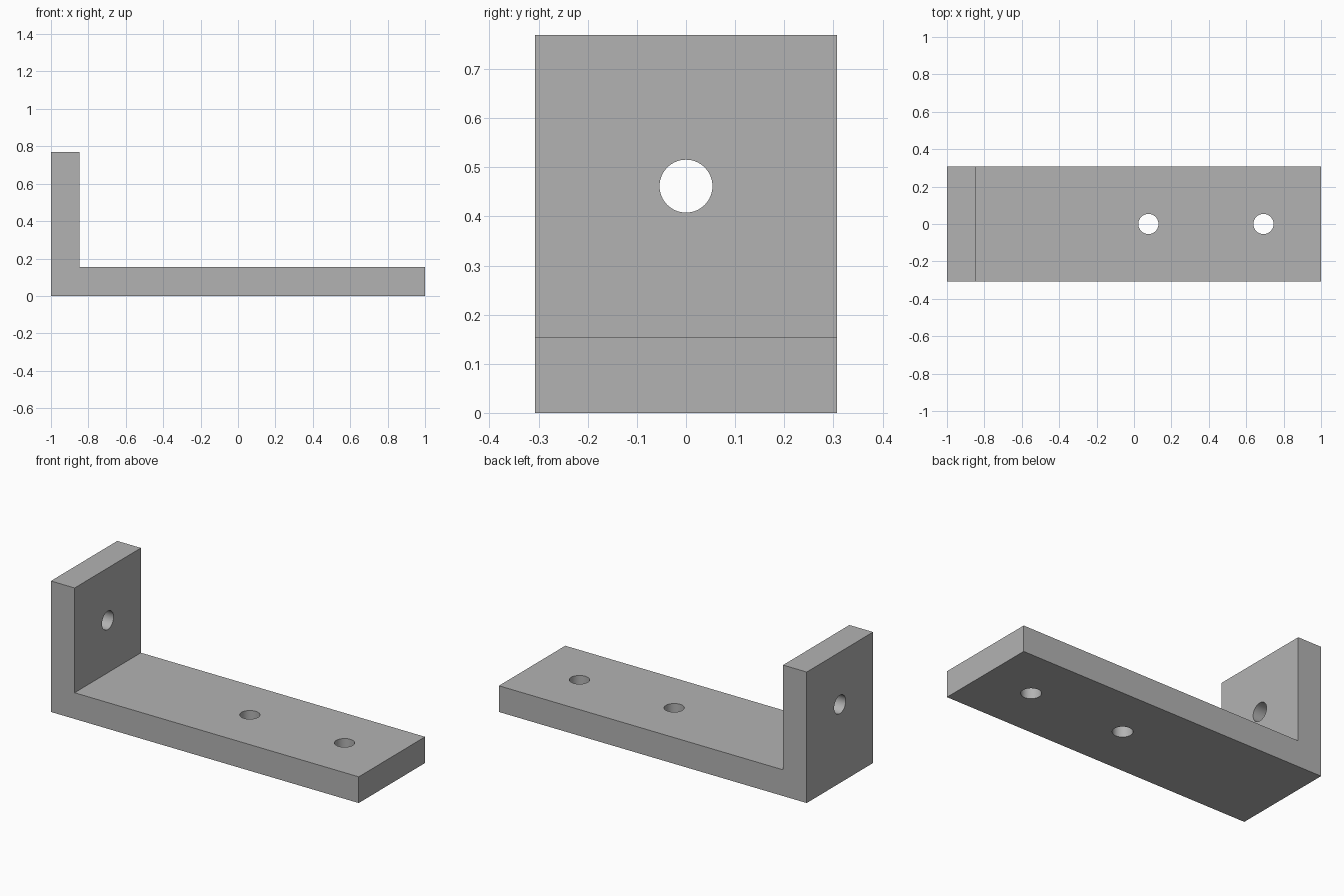
import bpy, bmesh
from math import radians
from mathutils import Vector

default = bpy.data.objects.get("Cube")
if default:
    bpy.data.objects.remove(default, do_unlink=True)

# Dimensions: one unit is 1/26 of the bracket length
U = 2 / 26
WIDTH, HEIGHT, THICK = 8 * U, 10 * U, 2 * U
HOLE_RADIUS = 0.7 * U

grey = bpy.data.materials.new("plain grey")
grey.use_nodes = True
colour = (0.45, 0.45, 0.45, 1)
grey.diffuse_color = colour
grey.node_tree.nodes["Principled BSDF"].inputs["Base Color"].default_value = colour

# L-shaped side profile extruded across the width
profile = [(-1, 0), (1, 0), (1, THICK), (THICK - 1, THICK),
           (THICK - 1, HEIGHT), (-1, HEIGHT)]
bm = bmesh.new()
face = bm.faces.new([bm.verts.new((x, -WIDTH / 2, z)) for x, z in profile])
extruded = bmesh.ops.extrude_face_region(bm, geom=[face])["geom"]
bmesh.ops.translate(bm, vec=Vector((0, WIDTH, 0)),
                    verts=[v for v in extruded if isinstance(v, bmesh.types.BMVert)])
bmesh.ops.recalc_face_normals(bm, faces=bm.faces)
mesh = bpy.data.meshes.new("angle_bracket")
bm.to_mesh(mesh)
bm.free()
mesh.materials.append(grey)
bracket = bpy.data.objects.new("angle_bracket", mesh)
bpy.context.collection.objects.link(bracket)


def drill(location, tilt=0):
    """Cut a round through hole, vertical unless tilted about y."""
    bpy.ops.mesh.primitive_cylinder_add(
        vertices=64, radius=HOLE_RADIUS, depth=THICK * 2,
        location=location, rotation=(0, tilt, 0))
    cutter = bpy.context.object
    cutter.name = "hole_cutter"
    cutter.hide_render = True
    cutter.data.materials.append(grey)
    mod = bracket.modifiers.new("hole", "BOOLEAN")
    mod.operation, mod.solver, mod.object = "DIFFERENCE", "EXACT", cutter
    bpy.ops.object.select_all(action="DESELECT")
    bracket.select_set(True)
    bpy.context.view_layer.objects.active = bracket
    bpy.ops.object.modifier_apply(modifier=mod.name)
    bpy.data.objects.remove(cutter, do_unlink=True)


# Two holes in the base, one in the upright
for x in (U, 9 * U):
    drill((x, 0, THICK / 2))
drill((THICK / 2 - 1, 0, 6 * U), radians(90))

bpy.ops.object.shade_smooth_by_angle(angle=radians(30))
